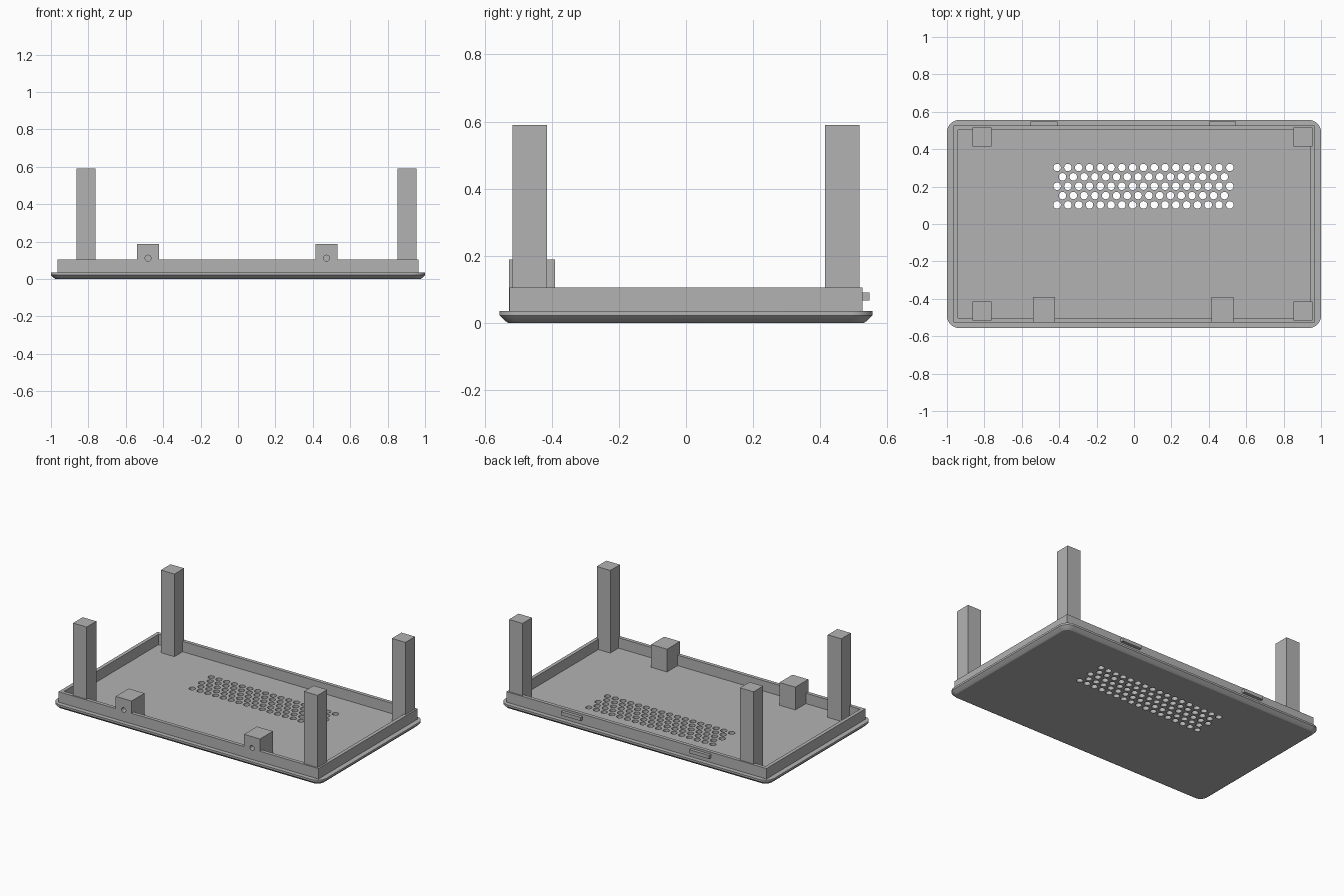
import bpy, bmesh, math
from mathutils import Matrix, Vector

cube = bpy.data.objects.get("Cube")
if cube:
    bpy.data.objects.remove(cube, do_unlink=True)

grey = bpy.data.materials.new("plastic grey")
grey.use_nodes = True
COLOUR = (0.45, 0.45, 0.45, 1)
grey.diffuse_color = COLOUR
grey.node_tree.nodes["Principled BSDF"].inputs["Base Color"].default_value = COLOUR

FLOOR, WALL_TOP, POST_TOP = 0.035, 0.105, 0.59


def finish(bm, name):
    bmesh.ops.recalc_face_normals(bm, faces=bm.faces)
    mesh = bpy.data.meshes.new(name)
    bm.to_mesh(mesh)
    bm.free()
    mesh.materials.append(grey)
    obj = bpy.data.objects.new(name, mesh)
    bpy.context.collection.objects.link(obj)
    return obj


def box(name, x0, x1, y0, y1, z0, z1):
    bm = bmesh.new()
    size = Matrix.Diagonal((x1 - x0, y1 - y0, z1 - z0, 1))
    centre = Matrix.Translation(((x0 + x1) / 2, (y0 + y1) / 2, (z0 + z1) / 2))
    bmesh.ops.create_cube(bm, size=1, matrix=centre @ size)
    return finish(bm, name)


def rounded_rect(hx, hy, r, z, steps=8):
    pts = []
    for i, (sx, sy) in enumerate([(1, 1), (-1, 1), (-1, -1), (1, -1)]):
        for k in range(steps + 1):
            a = math.pi / 2 * (i + k / steps)
            pts.append(Vector((sx * (hx - r) + r * math.cos(a),
                               sy * (hy - r) + r * math.sin(a), z)))
    return pts


def bridge(bm, a, b):
    n = len(a)
    for i in range(n):
        bm.faces.new((a[i], a[(i + 1) % n], b[(i + 1) % n], b[i]))


def drill(obj, spots, radius, depth, rotation=Matrix()):
    """Cut round holes centred on the given spots."""
    bm = bmesh.new()
    for spot in spots:
        bmesh.ops.create_cone(bm, cap_ends=True, segments=20, radius1=radius, radius2=radius,
                              depth=depth, matrix=Matrix.Translation(spot) @ rotation)
    cutter = finish(bm, "hole_cutter")
    cutter.hide_render = True
    mod = obj.modifiers.new("holes", 'BOOLEAN')
    mod.object = cutter
    mod.solver = 'EXACT'
    bpy.context.view_layer.objects.active = obj
    bpy.ops.object.modifier_apply(modifier=mod.name)
    bpy.data.objects.remove(cutter, do_unlink=True)


def smooth(obj):
    bpy.ops.object.select_all(action='DESELECT')
    obj.select_set(True)
    bpy.context.view_layer.objects.active = obj
    bpy.ops.object.shade_smooth_by_angle(angle=math.radians(20))


# Base plate: rounded corners and a bevelled underside
bm = bmesh.new()
rings = []
for z, inset in [(0, 0.026), (0.005, 0.017), (0.022, 0), (FLOOR, 0)]:
    pts = rounded_rect(1 - inset, 0.556 - inset, 0.065 - inset, z)
    rings.append([bm.verts.new(p) for p in pts])
for lower, upper in zip(rings, rings[1:]):
    bridge(bm, lower, upper)
bm.faces.new(rings[0])
bm.faces.new(rings[-1])
plate = finish(bm, "base_plate")

# Vent grille: staggered rows of round holes
pitch = 0.0577
vents = []
for row in range(5):
    odd = row % 2
    for col in range(17 - odd):
        vents.append(Vector((-0.411 + pitch * (col + odd / 2), 0.302 - 0.05 * row, 0)))
drill(plate, vents, 0.02, 0.2)
smooth(plate)

# Upright wall around the plate
bm = bmesh.new()
loops = []
for hx, hy, z in [(0.966, 0.526, FLOOR), (0.966, 0.526, WALL_TOP),
                  (0.942, 0.502, WALL_TOP), (0.942, 0.502, FLOOR)]:
    loops.append([bm.verts.new((sx * hx, sy * hy, z))
                  for sx, sy in [(1, 1), (-1, 1), (-1, -1), (1, -1)]])
for i in range(4):
    bridge(bm, loops[i], loops[(i + 1) % 4])
wall = finish(bm, "rim_wall")

# Corner posts
for side, x in [("right", -0.864), ("left", 0.853)]:
    for end, y in [("front", -0.517), ("back", 0.415)]:
        box(f"{end}_{side}_post", x, x + 0.101, y, y + 0.102, FLOOR, POST_TOP)

# Screw blocks on the front wall, each with a blind hole
turn = Matrix.Rotation(math.pi / 2, 4, 'X')
for side, x in [("right", -0.481), ("left", 0.473)]:
    block = box(f"{side}_screw_block", x - 0.059, x + 0.059, -0.527, -0.39, FLOOR, 0.188)
    spot = Vector((x, -0.527, 0.112))
    drill(block, [spot], 0.016, 0.2, turn)
    drill(wall, [spot], 0.016, 0.2, turn)
    smooth(block)

# Snap tabs on the back wall
for side, x in [("right", -0.481), ("left", 0.473)]:
    box(f"{side}_snap_tab", x - 0.073, x + 0.073, 0.515, 0.547, 0.067, 0.091)
